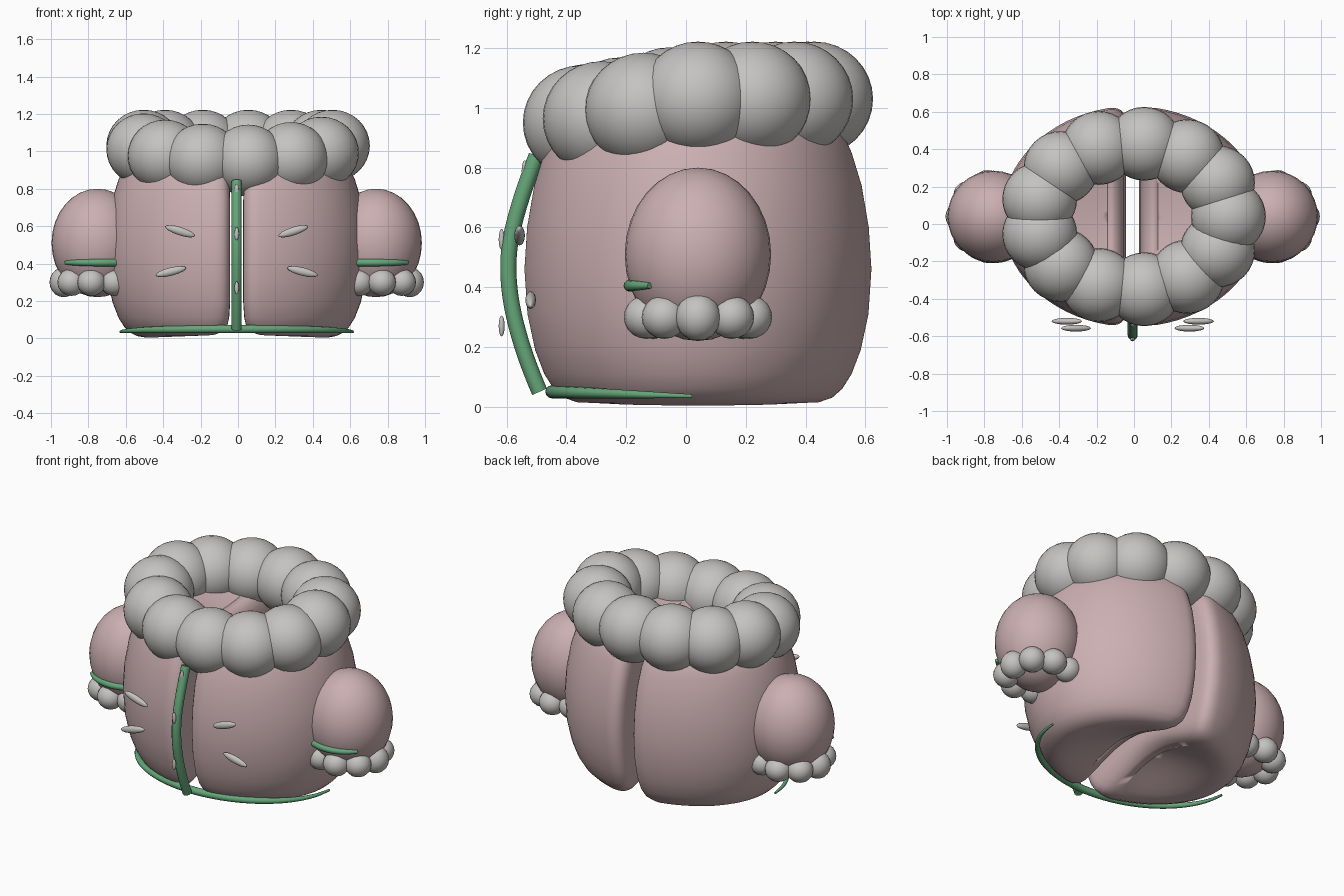
import bpy, bmesh
from math import sin, cos, acos, pi, radians, sqrt

if "Cube" in bpy.data.objects:
    bpy.data.objects.remove(bpy.data.objects["Cube"])

OX, OY = -0.007, 0.04          # centre of the garment


def material(name, rgb):
    m = bpy.data.materials.new(name)
    m.diffuse_color = (*rgb, 1)
    m.use_nodes = True
    m.node_tree.nodes["Principled BSDF"].inputs["Base Color"].default_value = m.diffuse_color
    return m


pink = material("pink_cloth", (0.6, 0.43, 0.445))
green = material("green_trim", (0.13, 0.38, 0.19))
fluff = material("warm_grey_fluff", (0.56, 0.545, 0.53))


def finish(ob, name, mat):
    ob.name = name
    ob.data.materials.append(mat)
    for p in ob.data.polygons:
        p.use_smooth = True
    return ob


def ball(name, loc, size, mat=fluff, roll=0, seg=32):
    bpy.ops.mesh.primitive_uv_sphere_add(segments=seg, ring_count=seg // 2, location=loc,
                                         rotation=(0, roll, 0))
    ob = bpy.context.object
    ob.scale = size
    return finish(ob, name, mat)


def tube(name, pts, radius, tapers=None):
    cu = bpy.data.curves.new(name, "CURVE")
    cu.dimensions = "3D"
    cu.bevel_depth = radius
    cu.bevel_resolution = 4
    cu.use_fill_caps = True
    sp = cu.splines.new("NURBS")
    sp.points.add(len(pts) - 1)
    sp.use_endpoint_u = True
    sp.order_u = 3
    sp.resolution_u = 8
    for i, p in enumerate(pts):
        sp.points[i].co = (*p, 1)
        sp.points[i].radius = tapers[i] if tapers else 1
    ob = bpy.data.objects.new(name, cu)
    bpy.context.collection.objects.link(ob)
    bpy.ops.object.select_all(action="DESELECT")
    ob.select_set(True)
    bpy.context.view_layer.objects.active = ob
    bpy.ops.object.convert(target="MESH")
    return finish(bpy.context.object, name, green)


def d_outline(s, inset):
    """Half ellipse with rounded corners and a flat inner wall."""
    a, b = 0.70 * s ** 0.88, 0.59 * s
    x0, r = 0.035 + inset, 0.09
    ye = lambda x: b * sqrt(max(0, 1 - (x / a) ** 2))
    xc = x0 + r
    t1 = acos(xc / a)
    pts = [(a * cos(t), b * sin(t)) for t in (-t1 + 2 * t1 * i / 32 for i in range(33))]
    ctrl, end = (x0, ye(x0)), (x0, ye(x0) - r)
    corner = []
    for i in range(1, 7):
        u = i / 6
        corner.append(tuple((1 - u) ** 2 * p + 2 * u * (1 - u) * c + u * u * e
                            for p, c, e in zip((xc, ye(xc)), ctrl, end)))
    wall = [(x0, end[1] * k / 6) for k in range(5, -6, -1)]
    return pts + corner + wall + [(x, -y) for x, y in reversed(corner)]


def dent(x, y, z, mid=0.46):
    """Gently hollow the underside and top around the middle of the gap."""
    g = max(0, 1 - (x / 0.5) ** 2 - (y / 0.48) ** 2) ** 2
    return z + g * (0.12 * (1 - z / mid) if z < mid else 0.06 * (mid - z) / 0.535)


# Body halves: height, scale, inner wall inset
levels = [(0.004, 0.66, 0.10), (0.012, 0.73, 0.06), (0.03, 0.79, 0.035), (0.06, 0.84, 0.015),
          (0.11, 0.89, 0.005), (0.19, 0.94, 0), (0.31, 0.983, 0), (0.46, 1.0, 0),
          (0.6, 0.985, 0), (0.74, 0.945, 0), (0.85, 0.89, 0.005), (0.92, 0.84, 0.015),
          (0.965, 0.78, 0.035), (0.985, 0.72, 0.06), (0.995, 0.62, 0.1)]


def cap_rings(level, steps=(0.85, 0.7, 0.5, 0.3, 0.1)):
    z, s, d = level
    cx = 0.035 + d
    return [(z, [(cx + (x - cx) * f, y * f) for x, y in d_outline(s, d)]) for f in steps]


outlines = (cap_rings(levels[0])[::-1] + [(z, d_outline(s, d)) for z, s, d in levels]
            + cap_rings(levels[-1]))
for side, label in ((-1, "left"), (1, "right")):
    bm = bmesh.new()
    rings = [[bm.verts.new((OX + side * x, OY + y, dent(x, y, z))) for x, y in pts]
             for z, pts in outlines]
    for lo, hi in zip(rings, rings[1:]):
        n = len(lo)
        for i in range(n):
            bm.faces.new((lo[i], lo[(i + 1) % n], hi[(i + 1) % n], hi[i]))
    bm.faces.new(rings[0])
    bm.faces.new(rings[-1])
    bmesh.ops.recalc_face_normals(bm, faces=bm.faces)
    me = bpy.data.meshes.new("coat_half")
    bm.to_mesh(me)
    bm.free()
    ob = bpy.data.objects.new("coat_half", me)
    bpy.context.collection.objects.link(ob)
    finish(ob, "coat_half_" + label, pink)

# Fluffy collar, dipping toward the front
for i in range(13):
    t = 2 * pi * i / 13
    ball("collar_puff", (OX + 0.512 * cos(t), OY + 0.392 * sin(t), 1.03 + 0.08 * min(0, sin(t))),
         (0.2, 0.197, 0.192))

# Sleeves with fluffy cuffs and trim bands
for side in (-1, 1):
    cx = OX + side * 0.745
    ball("sleeve", (cx, OY, 0.51), (0.245, 0.245, 0.29), pink)
    for i in range(9):
        t = 2 * pi * i / 9
        ball("cuff_puff", (cx + side * 0.18 * cos(t), OY + 0.175 * sin(t), 0.3),
             (0.076, 0.076, 0.08 if i == 0 else 0.073), seg=20)
    arc = [radians(a) for a in (-125, -108, -90, -72, -56, -44)]
    tube("sleeve_band", [(cx + side * 0.235 * cos(t), OY + 0.232 * sin(t), 0.405) for t in arc],
         0.02, [1, 1, 1, 0.9, 0.75, 0.5])

# Hem trim tapering to both sides
hem, taper = [], []
for i in range(25):
    t = pi + pi * i / 24
    f = -sin(t)
    hem.append((OX + 0.62 * cos(t), 0.02 - 0.47 * f, 0.035 + 0.015 * f))
    taper.append(0.3 + 0.7 * f)
tube("hem_trim", hem, 0.022, taper)

# Front closure strip and toggles
tube("front_strip", [(OX, y, z) for y, z in ((-0.49, 0.05), (-0.555, 0.2), (-0.605, 0.45),
                                             (-0.57, 0.66), (-0.5, 0.84))], 0.027)
for y, z in ((-0.54, 0.79), (-0.617, 0.56), (-0.617, 0.27)):
    ball("toggle", (OX, y, z), (0.012, 0.01, 0.035), seg=16)

# Stitched oval accents on the front
for side in (-1, 1):
    for x, y, z, tilt in ((0.303, -0.557, 0.573, -18), (0.352, -0.52, 0.357, 14)):
        ball("front_accent", (OX + side * x, y, z), (0.084, 0.018, 0.022),
             roll=radians(side * tilt), seg=16)
